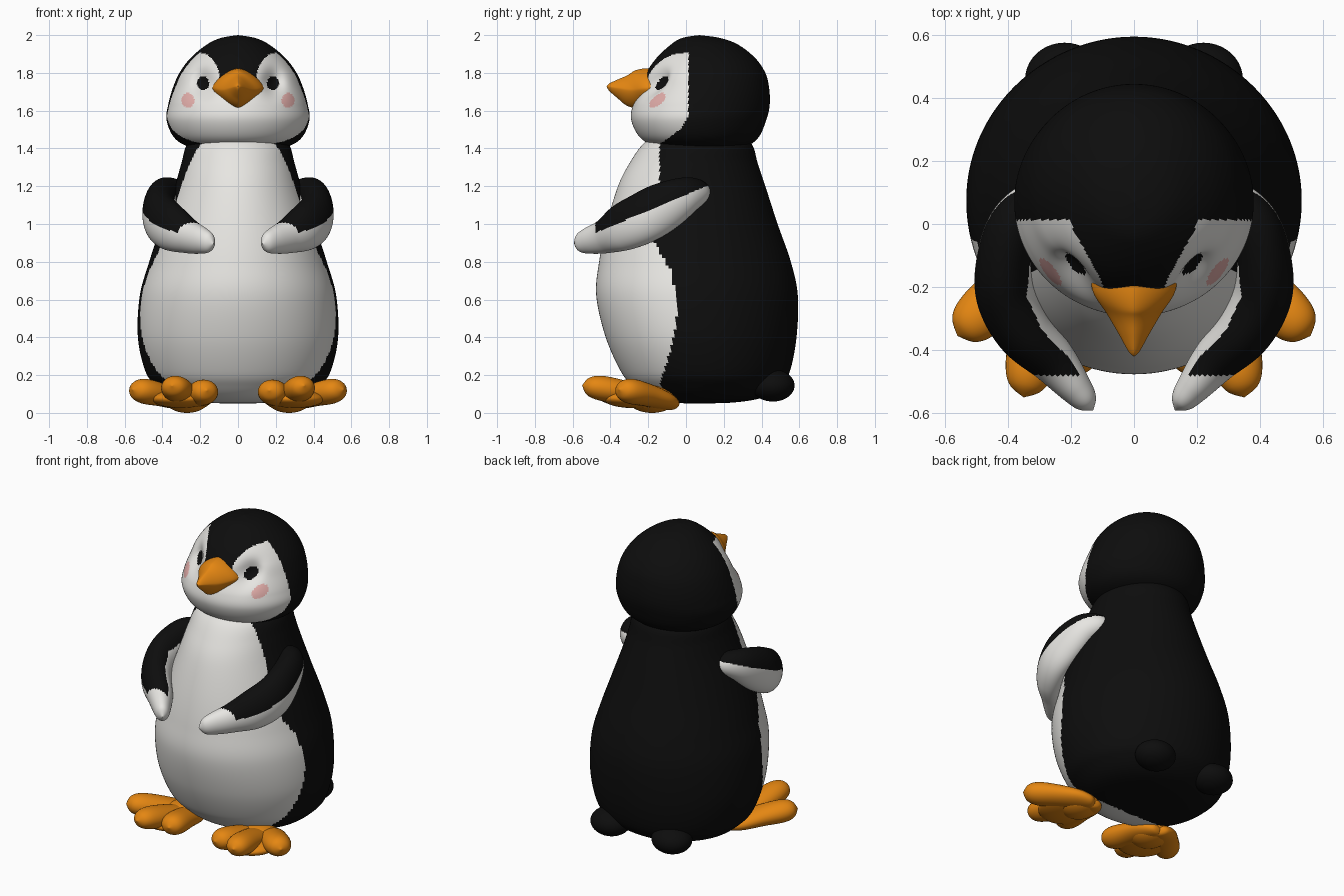
import bpy, bmesh, math
from mathutils import Vector

if "Cube" in bpy.data.objects:
    bpy.data.objects.remove(bpy.data.objects["Cube"])


def material(name, rgb):
    m = bpy.data.materials.new(name)
    m.diffuse_color = (*rgb, 1)
    m.use_nodes = True
    m.node_tree.nodes["Principled BSDF"].inputs["Base Color"].default_value = m.diffuse_color
    return m


BLACK, WHITE, ORANGE, PINK = range(4)
MATS = [material("black", (0.004, 0.004, 0.004)), material("off_white", (0.80, 0.79, 0.76)),
        material("orange", (0.78, 0.24, 0.006)), material("blush_pink", (0.76, 0.42, 0.40))]


def smooth_rows(rows, n):
    """Catmull-Rom resampling of a table of rows."""
    out, last = [], len(rows) - 1
    for k in range(n + 1):
        u = k / n * last
        i = min(int(u), last - 1)
        t = u - i
        p = [rows[max(0, min(last, i + d))] for d in (-1, 0, 1, 2)]
        out.append([0.5 * (2 * b + (c - a) * t + (2 * a - 5 * b + 4 * c - d) * t * t
                           + (3 * b - a - 3 * c + d) * t ** 3) for a, b, c, d in zip(*p)])
    return out


def lerp_table(x, pts):
    for (x0, y0), (x1, y1) in zip(pts, pts[1:]):
        if x <= x1:
            return y0 + (y1 - y0) * max(0, (x - x0) / (x1 - x0))
    return pts[-1][1]


def skin(name, rings, colour, angle=60):
    """Joins rings of points into a closed smooth skin, coloured by a rule on face centres."""
    bm = bmesh.new()
    vs = [[bm.verts.new(p) for p in r] for r in rings]
    n = len(vs[0])
    for a, b in zip(vs, vs[1:]):
        for j in range(n):
            bm.faces.new((a[j], a[(j + 1) % n], b[(j + 1) % n], b[j]))
    bm.faces.new(vs[0])
    bm.faces.new(vs[-1])
    bmesh.ops.remove_doubles(bm, verts=bm.verts, dist=0.0003)
    bmesh.ops.recalc_face_normals(bm, faces=bm.faces)
    for f in bm.faces:
        f.material_index = colour(f.calc_center_median()) if callable(colour) else colour
    me = bpy.data.meshes.new(name)
    bm.to_mesh(me)
    bm.free()
    for m in MATS:
        me.materials.append(m)
    ob = bpy.data.objects.new(name, me)
    bpy.context.collection.objects.link(ob)
    bpy.ops.object.select_all(action='DESELECT')
    ob.select_set(True)
    bpy.context.view_layer.objects.active = ob
    bpy.ops.object.shade_smooth_by_angle(angle=math.radians(angle))
    return ob


def upright(rows, n, seg):
    """Rings from rows of height, half width, front y, back y."""
    rings = []
    for z, rx, yf, yb in smooth_rows(rows, n):
        rx, cy, ry = max(rx, 0), (yf + yb) / 2, max((yb - yf) / 2, 0)
        rings.append([Vector((rx * math.sin(2 * math.pi * j / seg),
                              cy - ry * math.cos(2 * math.pi * j / seg), z)) for j in range(seg)])
    return rings


def limb(rows, n, seg, power=1.0):
    """Rings along a path of x, y, z, half thickness, half height."""
    rows = smooth_rows(rows, n)
    rings = []
    for i, r in enumerate(rows):
        c = Vector(r[:3])
        d = (Vector(rows[min(i + 1, n)][:3]) - Vector(rows[max(i - 1, 0)][:3])).normalized()
        side = d.cross(Vector((0, 0, 1))).normalized()
        up = side.cross(d)
        t, h = max(r[3], 0), max(r[4], 0)
        ring = []
        for j in range(seg):
            co, si = math.cos(2 * math.pi * j / seg), math.sin(2 * math.pi * j / seg)
            ring.append(c + side * t * math.copysign(abs(co) ** power, co)
                        + up * h * math.copysign(abs(si) ** power, si))
        rings.append(ring)
    return rings


def mirrored(rows, s):
    return [(s * r[0], *r[1:]) for r in rows]


# Body with white front
BIB = [(.05, -.04), (.15, -.14), (.33, -.08), (.55, -.04), (.75, -.08), (.91, -.17),
       (1.2, -.14), (1.5, -.14)]
body_rows = [(.05, 0, .07, .07), (.055, .2, -.1, .25), (.08, .34, -.2, .4), (.14, .43, -.28, .5),
             (.22, .49, -.345, .55), (.40, .53, -.425, .585), (.62, .52, -.475, .592),
             (.80, .47, -.46, .555), (1.0, .405, -.42, .485), (1.2, .335, -.36, .42),
             (1.32, .30, -.30, .38), (1.42, .27, -.23, .35), (1.47, .2, -.15, .28), (1.5, 0, .06, .06)]
skin("body", upright(body_rows, 130, 180),
     lambda c: WHITE if c.y < lerp_table(c.z, BIB) else BLACK)

# Head with eye hollows, white face, eyes and blush
head_rows = [(1.38, 0, .08, .08), (1.385, .15, -.06, .22), (1.41, .265, -.165, .32),
             (1.46, .34, -.245, .385), (1.55, .378, -.29, .425), (1.63, .37, -.28, .443),
             (1.72, .345, -.235, .44), (1.80, .31, -.21, .42), (1.88, .25, -.155, .365),
             (1.95, .165, -.08, .275), (1.985, .09, -.02, .18), (2.0, 0, .07, .07)]
MASK = [(1.40, -.18), (1.45, -.10), (1.5, -.03), (1.57, .012), (2, .015)]


def head_colour(c):
    x, z = abs(c.x), c.z
    if c.y < 0.05:
        if ((x - .185) / .031) ** 2 + ((z - 1.745) / .037) ** 2 < 1:
            return BLACK
        if ((x - .265) / .034) ** 2 + ((z - 1.655) / .038) ** 2 < 1:
            return PINK
    if c.y > lerp_table(z, MASK):
        return BLACK
    if z < 1.70:
        return WHITE
    if x < .2:
        dz = max(z - 1.75, 0) / .155
        return WHITE if ((x - .2) / .105) ** 2 + dz ** 2 < 1 else BLACK
    dz = max(z - 1.75, 0) / .155
    return WHITE if dz == 0 or ((x - .2) / .125) ** 2 + dz ** 2 < 1 else BLACK


head_rings = upright(head_rows, 150, 240)
for ring in head_rings:
    for p in ring:
        if p.y < 0.1:
            p.y += .06 * math.exp(-((abs(p.x) - .19) / .055) ** 2 - ((p.z - 1.755) / .07) ** 2)
skin("head", head_rings, head_colour)

# Beak
skin("beak", limb([(0, -.12, 1.72, .135, .10), (0, -.21, 1.718, .132, .106), (0, -.285, 1.71, .086, .094),
                   (0, -.35, 1.718, .048, .056), (0, -.405, 1.727, .017, .02), (0, -.42, 1.73, 0, 0)],
                  30, 48, 1.35), ORANGE, 40)

arm_rows = [(.27, .11, 1.17, 0, 0), (.31, .08, 1.17, .06, .06), (.38, 0, 1.15, .08, .10),
            (.41, -.12, 1.09, .09, .13), (.405, -.23, 1.03, .095, .135), (.35, -.34, .98, .09, .125),
            (.26, -.43, .935, .075, .092), (.19, -.515, .912, .055, .07), (.15, -.565, .90, .036, .048),
            (.13, -.592, .895, 0, 0)]


def arm_colour(c):
    """Black upper side, white underside, inner edge and tip."""
    if c.y < -.48 or c.z < 1.155 + .42 * c.y:
        return WHITE
    inner = lerp_table(-c.y, [(-.1, .2), (.12, .33), (.23, .34), (.34, .29), (.43, .20), (.5, .16)])
    return BLACK if abs(c.x) > inner else WHITE


def ball(centre, size):
    """Rings of an ellipsoid."""
    x, y, z = centre
    return [[Vector((x + size[0] * math.sin(a) * math.cos(b), y + size[1] * math.sin(a) * math.sin(b),
                     z + size[2] * math.cos(a))) for b in (j * math.pi / 20 for j in range(40))]
            for a in (i * math.pi / 24 for i in range(25))]


for s, label in ((1, "left"), (-1, "right")):
    # Flippers
    skin(f"{label}_flipper", limb(mirrored(arm_rows, s), 90, 96), arm_colour)
    # Tail lobes
    skin(f"{label}_tail_lobe", ball((s * .22, .46, .145), (.125, .115, .085)), BLACK)
    # Feet: three toes fanning out from the heel, joined by a web
    toes = {"outer": (.56, -.355, .125), "middle": (.35, -.55, .145), "inner": (.165, -.48, .12)}
    heel = Vector((.25, -.06, .04))
    for toe, tip in toes.items():
        tip = Vector(tip)
        rows = []
        for f, t, h in ((0, 0, 0), (.04, .05, .03), (.22, .085, .048), (.5, .085, .06),
                        (.78, .08, .066), (.93, .055, .047), (1, 0, 0)):
            p = heel.lerp(tip, f)
            p.z = max(p.z, h + .002) + .012 * math.sin(math.pi * f)
            rows.append((p.x, p.y, p.z, t, h))
        skin(f"{label}_{toe}_toe", limb(mirrored(rows, s), 36, 32), ORANGE)
    skin(f"{label}_foot_web", ball((s * .30, -.27, .075), (.16, .17, .05)), ORANGE)
    skin(f"{label}_ankle", ball((s * .27, -.18, .075), (.12, .13, .075)), ORANGE)
